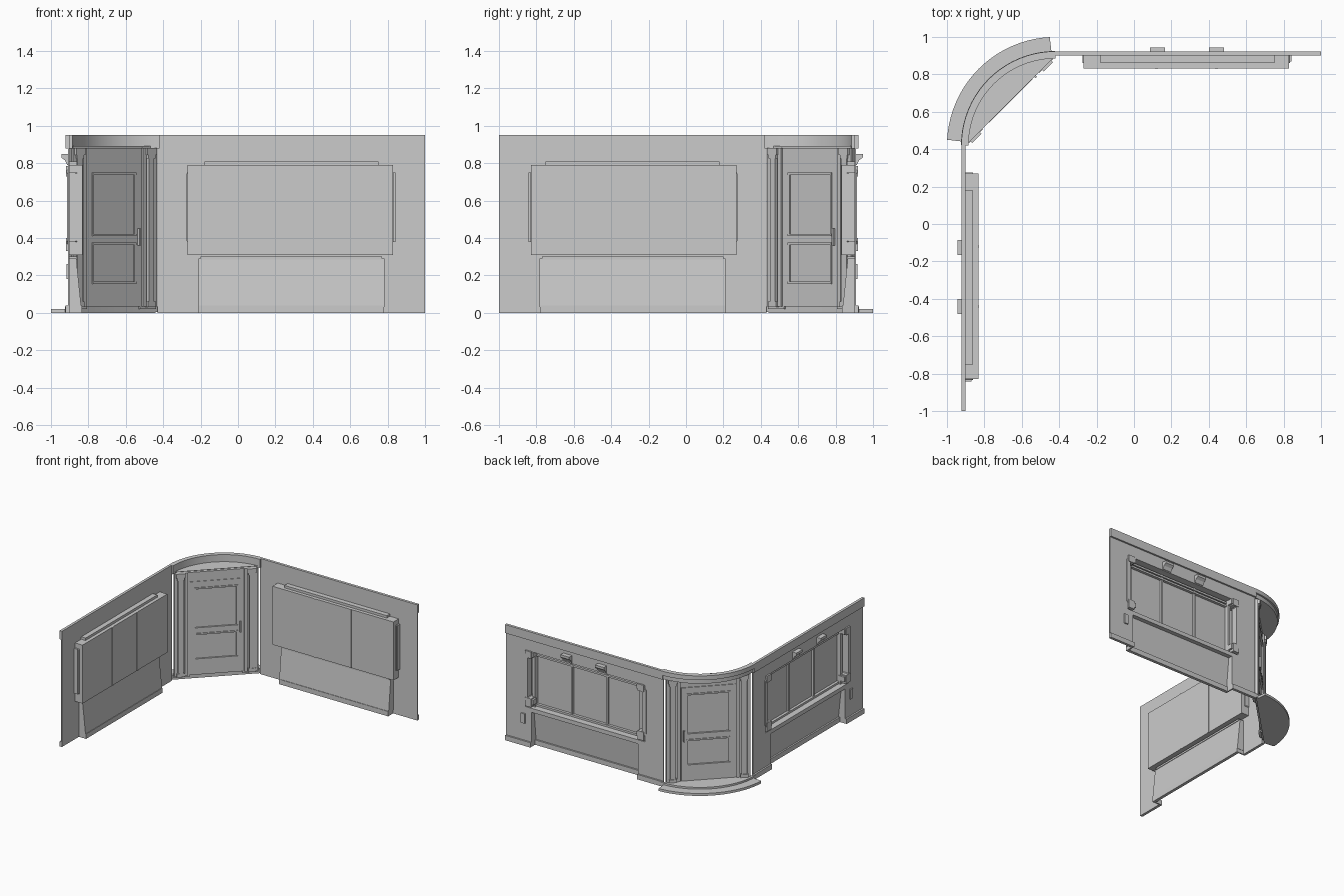
import bpy, bmesh, math
from mathutils import Matrix, Vector

if "Cube" in bpy.data.objects:
    bpy.data.objects.remove(bpy.data.objects["Cube"], do_unlink=True)

mat = bpy.data.materials.new("plain_grey")
mat.use_nodes = True
GREY = (0.6, 0.6, 0.6, 1)
mat.diffuse_color = GREY
mat.node_tree.nodes["Principled BSDF"].inputs["Base Color"].default_value = GREY

HERE = Matrix.Identity(4)
# Reflection that swaps the back wall onto the side wall
SIDE = Matrix(((0, -1, 0, 0), (-1, 0, 0, 0), (0, 0, 1, 0), (0, 0, 0, 1)))
# Door frame: local x along the diagonal, local y outward
DOOR = Matrix.Translation((-0.67, 0.67, 0)) @ Matrix.Rotation(math.radians(45), 4, 'Z')


def emit(name, bm, matrix=HERE, smooth=False):
    bm = bm.copy()
    bmesh.ops.transform(bm, matrix=matrix, verts=bm.verts)
    bmesh.ops.recalc_face_normals(bm, faces=bm.faces)
    mesh = bpy.data.meshes.new(name)
    bm.to_mesh(mesh)
    bm.free()
    mesh.materials.append(mat)
    ob = bpy.data.objects.new(name, mesh)
    bpy.context.collection.objects.link(ob)
    if smooth:
        bpy.ops.object.select_all(action='DESELECT')
        ob.select_set(True)
        bpy.context.view_layer.objects.active = ob
        bpy.ops.object.shade_smooth_by_angle(angle=math.radians(30))


def both(name, bm):
    emit("back_" + name, bm)
    emit("side_" + name, bm, SIDE)


def box(bm, x0, x1, y0, y1, z0, z1):
    size = Matrix.Diagonal((x1 - x0, y1 - y0, z1 - z0, 1))
    mid = Matrix.Translation(((x0 + x1) / 2, (y0 + y1) / 2, (z0 + z1) / 2))
    bmesh.ops.create_cube(bm, size=1, matrix=mid @ size)


def prism(bm, points, step):
    face = bm.faces.new([bm.verts.new(p) for p in points])
    out = bmesh.ops.extrude_face_region(bm, geom=[face])["geom"]
    moved = [v for v in out if isinstance(v, bmesh.types.BMVert)]
    bmesh.ops.translate(bm, verts=moved, vec=Vector(step))


def arc(r, z, a0=90, a1=180, n=20):
    for i in range(n + 1):
        a = math.radians(a0 + (a1 - a0) * i / n)
        yield (-0.42 + r * math.cos(a), 0.42 + r * math.sin(a), z)


# Window opening and lower recess limits
WL, WR, WB, WT = -0.27, 0.83, 0.31, 0.79
PL, PR = -0.2, 0.77
IN, OUT = 0.9, 0.908

# Wall sheet around the openings
bm = bmesh.new()
box(bm, -0.43, 1, IN, OUT, WT, 0.95)
box(bm, -0.43, WL, IN, OUT, 0.29, WT)
box(bm, WR, 1, IN, OUT, 0.29, WT)
box(bm, WL, WR, IN, OUT, 0.29, WB)
box(bm, -0.43, PL, IN, OUT, 0, 0.29)
box(bm, PR, 1, IN, OUT, 0, 0.29)
both("wall", bm)

# Fascia
bm = bmesh.new()
box(bm, -0.43, 1, IN, 0.922, 0.88, 0.95)
both("fascia", bm)

# Baseboard, stepping in with the lower recess
bm = bmesh.new()
box(bm, -0.43, PL, IN, 0.922, 0, 0.04)
box(bm, PR, 1, IN, 0.922, 0, 0.04)
box(bm, PL - 0.01, PR + 0.01, 0.835, 0.86, 0, 0.04)
for x in (PL - 0.01, PR):
    box(bm, x, x + 0.01, 0.835, 0.92, 0, 0.04)
both("baseboard", bm)

# Sloping lower panel with tapered sides and top ledge
bm = bmesh.new()
prism(bm, [(PL, 0.838, 0.03), (PL, 0.846, 0.03), (PL, 0.873, 0.29), (PL, 0.865, 0.29)],
      (PR - PL, 0, 0))
for x in (PL - 0.012, PR):
    prism(bm, [(x, 0.838, 0.03), (x, IN + 0.005, 0.03), (x, IN + 0.005, 0.29),
               (x, 0.865, 0.29)], (0.012, 0, 0))
box(bm, PL, PR, 0.86, OUT, 0.285, 0.3)
both("lower_panel", bm)

# Recessed window tray
bm = bmesh.new()
box(bm, WL, WR, 0.832, 0.84, WB, WT)
for z in (WB, WT - 0.008):
    box(bm, WL, WR, 0.832, OUT, z, z + 0.008)
for x in (WL, WR - 0.008):
    box(bm, x, x + 0.008, 0.832, OUT, WB, WT)
box(bm, PL + 0.02, PR - 0.02, 0.86, OUT, WT, 0.81)
box(bm, WR, 0.842, 0.87, OUT, 0.38, 0.75)
both("window_tray", bm)

# Window bars and rails
bm = bmesh.new()
for x in (0.12, 0.44):
    box(bm, x - 0.008, x + 0.008, 0.828, 0.855, WB, WT)
for x in (PL, PR):
    box(bm, x - 0.012, x + 0.012, 0.835, 0.875, WB, WT)
for z in (0.33, 0.74, 0.765):
    box(bm, PL, PR, 0.835, 0.862, z - 0.008, z + 0.008)
both("window_bars", bm)

# Angled tubes hugging the window ends, with corner brackets
bm = bmesh.new()
outer = [(0, 0.78), (0.055, 0.78), (0.085, 0.745), (0.085, 0.385), (0.055, 0.35), (0, 0.35)]
inner = [(0, 0.39), (0.035, 0.39), (0.05, 0.405), (0.05, 0.725), (0.035, 0.74), (0, 0.74)]
for x, s in ((0.75, 1), (-0.19, -1)):
    prism(bm, [(x + s * u, 0.86, z) for u, z in outer + inner], (0, 0.055, 0))
    for z0, z1 in ((0.33, 0.4), (0.73, 0.785)):
        a, b = sorted((x + s * 0.015, x + s * 0.07))
        box(bm, a, b, 0.84, 0.92, z0, z1)
both("window_tubes", bm)

# Flared clips over the window
bm = bmesh.new()
for x in (0.085, 0.4):
    prism(bm, [(x, 0.86, 0.78), (x, 0.912, 0.79), (x, 0.925, 0.815), (x, 0.945, 0.83),
               (x, 0.945, 0.85), (x, 0.9, 0.85), (x, 0.9, 0.8), (x, 0.86, 0.8)], (0.08, 0, 0))
both("window_clips", bm)

# Small wall box
bm = bmesh.new()
box(bm, 0.825, 0.86, IN, 0.918, 0.18, 0.26)
both("wall_box", bm)

# Curved header: band, cornice and soffit
ends = ((-0.91, 0.44), (-0.44, 0.91))
for name, r0, r1, z0, z1 in (("header_band", 0.465, 0.49, 0.88, 0.92),
                             ("header_cornice", 0.465, 0.503, 0.915, 0.95)):
    bm = bmesh.new()
    prism(bm, list(arc(r1, z0)) + list(arc(r0, z0))[::-1], (0, 0, z1 - z0))
    emit(name, bm, smooth=True)
for name, r, a, z0, z1 in (("header_soffit", 0.48, 0, 0.88, 0.892),
                           ("upper_step", 0.505, 0, 0.005, 0.035),
                           ("lower_step", 0.58, 3, 0, 0.02)):
    bm = bmesh.new()
    chord = [(x, y, z0) for x, y in ends]
    prism(bm, list(arc(r, z0, 90 + a, 180 - a)) + chord, (0, 0, z1 - z0))
    emit(name, bm, smooth=True)

# Diagonal door wall
bm = bmesh.new()
for s in (-1, 1):
    a, b = sorted((s * 0.2, s * 0.32))
    box(bm, a, b, -0.006, 0.006, 0.02, 0.88)
box(bm, -0.2, 0.2, -0.006, 0.006, 0.8, 0.88)
emit("door_wall", bm, DOOR)

# Door leaf: stiles and rails around two recessed panels
bm = bmesh.new()
for s in (-1, 1):
    a, b = sorted((s * 0.165, s * 0.205))
    box(bm, a, b, -0.01, 0.012, 0.035, 0.8)
for z0, z1 in ((0.035, 0.155), (0.375, 0.41), (0.75, 0.8)):
    box(bm, -0.165, 0.165, -0.01, 0.012, z0, z1)
box(bm, -0.165, 0.165, -0.003, 0.003, 0.1, 0.78)
emit("door_leaf", bm, DOOR)

# Raised beads round the door panels
bm = bmesh.new()
for z0, z1 in ((0.155, 0.375), (0.41, 0.75)):
    for z in (z0, z1 - 0.012):
        box(bm, -0.165, 0.165, -0.016, 0.018, z, z + 0.012)
    for x in (-0.165, 0.153):
        box(bm, x, x + 0.012, -0.012, 0.014, z0, z1)
emit("door_beads", bm, DOOR)

# Door handle
bm = bmesh.new()
box(bm, 0.178, 0.19, -0.025, 0.028, 0.36, 0.45)
emit("door_handle", bm, DOOR)

# Door columns with capitals and plinths
bm = bmesh.new()
for s in (-1, 1):
    for u, w, d in ((0.225, 0.012, 0.018), (0.27, 0.02, 0.024), (0.305, 0.012, 0.018)):
        box(bm, s * u - w, s * u + w, -d, d, 0.035, 0.88)
    box(bm, s * 0.27 - 0.035, s * 0.27 + 0.035, -0.03, 0.032, 0.845, 0.88)
    box(bm, s * 0.27 - 0.027, s * 0.27 + 0.027, -0.027, 0.028, 0.825, 0.845)
    box(bm, s * 0.27 - 0.03, s * 0.27 + 0.03, -0.026, 0.03, 0.03, 0.06)
emit("door_columns", bm, DOOR)
